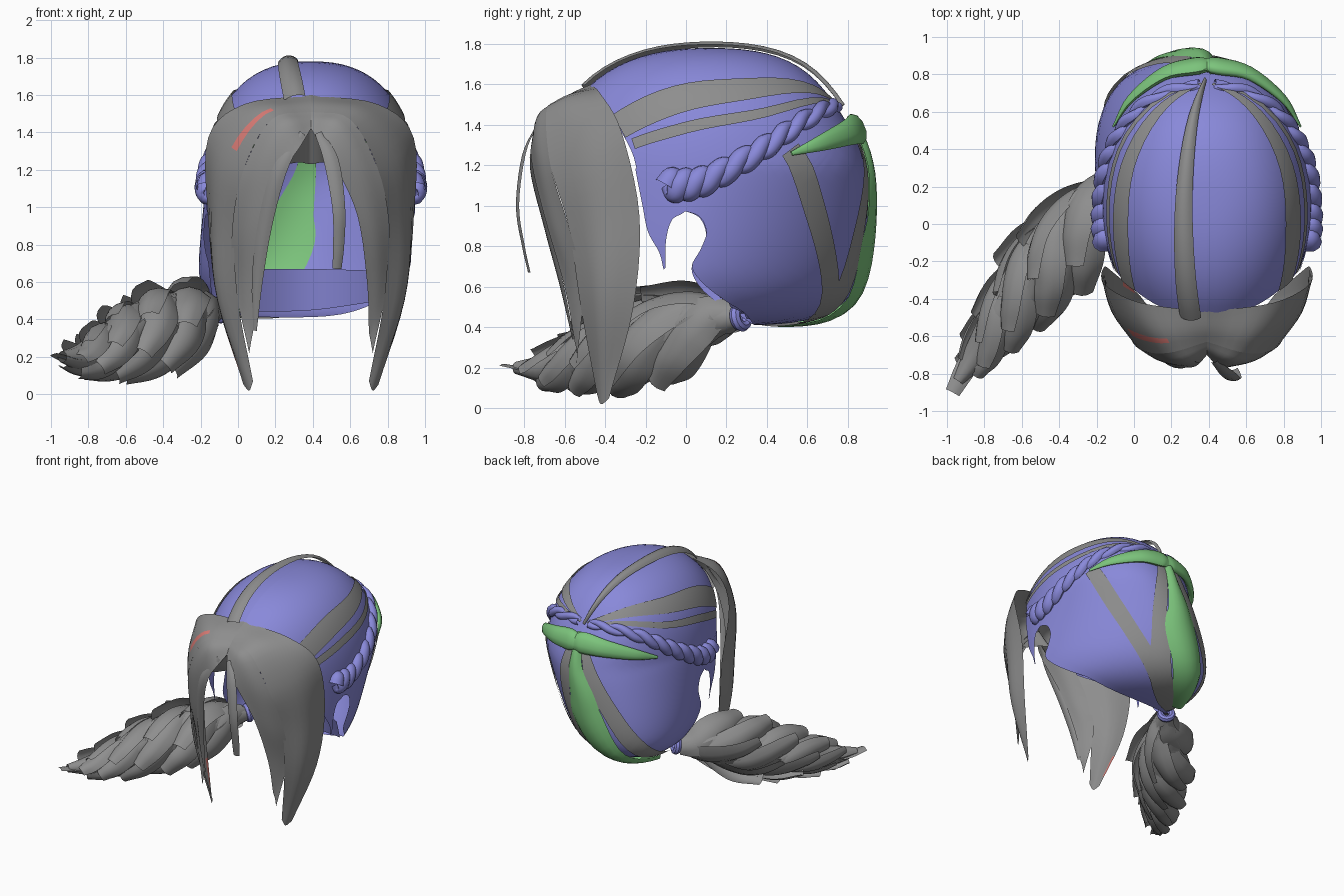
import bpy, math
from mathutils import Vector

if "Cube" in bpy.data.objects:
    bpy.data.objects.remove(bpy.data.objects["Cube"])

CENTER = Vector((.39, .12, 1.08))
KNOT = Vector((.39, .76, 1.48))


def material(name, rgb):
    m = bpy.data.materials.new(name)
    m.use_nodes = True
    m.diffuse_color = (*rgb, 1)
    m.node_tree.nodes["Principled BSDF"].inputs["Base Color"].default_value = (*rgb, 1)
    return m


BLUE = material("periwinkle hair", (.25, .25, .7))
GREY = material("grey hair", (.27, .27, .27))
GREEN = material("green hair", (.2, .55, .2))
PINK = material("pink streak", (.7, .2, .18))


def clamp(v):
    return max(0, min(1, v))


def mirror(points):
    return [(2 * CENTER.x - p[0], *p[1:]) for p in points]


def spline(points, steps=5):
    """Smooth path through points; a fourth value carries the half width."""
    p = [Vector(q) for q in points]
    p = [2 * p[0] - p[1]] + p + [2 * p[-1] - p[-2]]
    out = []
    for a, b, c, d in zip(p, p[1:], p[2:], p[3:]):
        for i in range(steps):
            t = i / steps
            out.append(b + (c - a) * (t / 2) + (2 * a - 5 * b + 4 * c - d) * (t * t / 2)
                       + (3 * b - a - 3 * c + d) * (t ** 3 / 2))
    return out + [p[-2]]


def grid(name, rows, mats, ref, rule=None):
    """Quad sheet through rows of points, facing away from ref."""
    n = len(rows[0])
    faces = [(i * n + j, i * n + j + 1, i * n + n + j + 1, i * n + n + j)
             for i in range(len(rows) - 1) for j in range(n - 1)]
    me = bpy.data.meshes.new(name)
    me.from_pydata([p for r in rows for p in r], [], faces)
    for m in mats:
        me.materials.append(m)
    if rule:
        for f in me.polygons:
            f.material_index = rule(f.index // (n - 1), f.index % (n - 1))
    if sum(f.normal.dot(f.center - ref) * f.area for f in me.polygons) < 0:
        me.flip_normals()
    me.shade_smooth()
    bpy.context.collection.objects.link(bpy.data.objects.new(name, me))


# Skull surface: rounded shape whose lower back sweeps toward the tie
def sweep(p):
    return Vector((-.3 * clamp((1.2 - p.z) / .8) * clamp(p.y / .8), 0, 0))


def direction(p):
    return (p - sweep(p) - CENTER).normalized()


KNOT_DIR = direction(KNOT)


def skull(d, off=0):
    k = 2.4 + 1.6 * clamp(-d.z / .6)
    height = .7 if d.z > 0 else .67
    r = (math.hypot(d.x / .56, d.y / .78) ** k + abs(d.z / height) ** k) ** (-1 / k)
    r *= 1 - .06 * math.exp(-(d.angle(KNOT_DIR) / .35) ** 2)
    p = CENTER + d * (r + off)
    return p + sweep(p)


def frames(points, ref):
    path = spline(points)
    for i, q in enumerate(path):
        p = q.to_3d()
        t = (path[min(i + 1, len(path) - 1)] - path[max(i - 1, 0)]).to_3d().normalized()
        side = t.cross(p - ref).normalized()
        yield p, side, side.cross(t).normalized(), q[3]


def lock(name, points, mat, ref=CENTER, curl=.3):
    """Free hanging strand with a curved cross-section."""
    rows = [[p + s * w * j / 2 - n * curl * w * j * j / 4 for j in range(-2, 3)]
            for p, s, n, w in frames(points, ref)]
    grid(name, rows, [mat], ref)


def ribbon(name, points, mat, off=.01, bulge=0):
    """Strand lying on the skull."""
    rows = [[skull(direction(p + s * w * j / 3), off + bulge * (1 - j * j / 9))
             for j in range(-3, 4)] for p, s, n, w in frames(points, CENTER)]
    grid(name, rows, [mat], CENTER)


def tube(name, points, mat, flat=1, ref=CENTER):
    rows = []
    for p, s, n, w in frames(points, ref):
        angles = [2 * math.pi * j / 10 for j in range(11)]
        rows.append([p + s * w * math.cos(a) + n * w * flat * math.sin(a) for a in angles])
    mid = sum((p for r in rows for p in r[:10]), Vector()) / (10 * len(rows))
    grid(name, rows, [mat], mid)


def sheet(name, curves, mats, rule=None):
    across = [spline(c) for c in curves]
    grid(name, [spline(r, 4) for r in zip(*across)], mats, CENTER, rule)


# Scalp: fan of strands from the knot to the hairline, ears and nape
half = [(.39, -.5, 1.6), (.6, -.5, 1.57), (.8, -.42, 1.48), (.92, -.32, 1.3),
        (.95, -.28, 1.15), (.95, -.24, 1.04), (.95, -.1, .98), (.95, 0, .97),
        (.95, .07, .94), (.95, .1, .86), (.93, .07, .78), (.92, .03, .7), (.88, .09, .62)]
nape = [(.8, .2, .53), (.68, .3, .45), (.4, .33, .43), (.1, .33, .42), (-.1, .27, .44)]
edge = [direction(p) for p in spline(half + nape + mirror(half)[::-1], 4)]
grid("scalp", [[skull(KNOT_DIR.slerp(d, i / 24)) for d in edge] for i in range(25)],
     [BLUE], CENTER)
grid("nape_band", [spline([(.76, .22, .5), (.4, .33, .45), (.05, .3, .44)]),
                   spline([(.78, .15, .66), (.4, .3, .67), (.05, .2, .67)])], [BLUE],
     Vector((.4, 1, .6)))

# Paired side parts
sideburn_front = [(.95, -.3, 1.2), (.95, -.25, 1), (.94, -.21, .86), (.93, -.14, .76), (.93, -.12, .67)]
sideburn_back = [(.95, .02, 1.1), (.95, 0, .98), (.94, -.07, .93), (.93, -.1, .83), (.93, -.11, .68)]
upper_stripe = [(.86, -.38, 1.43, .08), (.87, -.05, 1.54, .08), (.8, .3, 1.56, .06),
                (.6, .6, 1.54, .03), (.42, .74, 1.49, .01)]
lower_stripe = [(.92, -.3, 1.33, .03), (.94, 0, 1.4, .03), (.87, .4, 1.47, .025), (.5, .71, 1.49, .01)]
bow = [(.84, .48, 1.24, .01), (.76, .62, 1.29, .04), (.6, .75, 1.34, .065), (.45, .82, 1.37, .08),
       (.38, .83, 1.36, .06)]
bow = [(*skull(direction(Vector(p[:3])), .03), p[3]) for p in bow]
braid_line = [(.95, -.08, 1.1), (.95, .1, 1.12), (.9, .35, 1.25), (.75, .56, 1.39), (.43, .74, 1.48)]


def twist(turn):
    """One strand of a braid winding round the braid line."""
    path = spline(braid_line, 7)
    out = []
    for i, p in enumerate(path):
        fade = 1 - .6 * i / len(path)
        a = i * 1.1 + turn
        q = skull(direction(p + Vector((0, -.02, .045 * fade * math.sin(a)))),
                  .015 * fade * math.cos(a))
        out.append((*q, fade * (.05 + .012 * math.cos(a))))
    return out


for tag, flip in (("left", list), ("right", mirror)):
    front, rear = (spline(flip(c)) for c in (sideburn_front, sideburn_back))
    grid("sideburn_" + tag, [[skull(direction(a.lerp(b, j / 4)), .004) for j in range(5)]
                             for a, b in zip(front, rear)], [BLUE], CENTER)
    ribbon("upper_stripe_" + tag, flip(upper_stripe), GREY)
    ribbon("lower_stripe_" + tag, flip(lower_stripe), GREY)
    tube("bow_" + tag, flip(bow), GREEN, .5)
    for k in range(2):
        tube(f"braid_{tag}_{k}", flip(twist(k * math.pi)), BLUE)

# Strands on the back of the head, gathered at the tie
ribbon("back_stripe_left", [(.85, .5, 1.27, .05), (.78, .65, 1, .06), (.6, .74, .7, .06),
                            (.3, .65, .44, .05)], GREY)
ribbon("back_stripe_right", [(.36, .78, 1.4, .015), (.23, .83, 1.12, .05), (.06, .86, .86, .06),
                             (-.08, .7, .6, .06), (-.12, .4, .46, .03)], GREY, .014)
crescent = [(.38, .76, 1.42, .03), (.365, .84, 1.2, .05), (.3, .9, .97, .11), (.26, .9, .78, .15),
            (.1, .75, .5, .11), (-.06, .45, .43, .04)]
ribbon("back_crescent", crescent, GREEN, .016, .03)
ribbon("crescent_lining", crescent, GREEN, -.008)
ribbon("crescent_border", [(.42, .76, 1.4, .02), (.46, .85, 1.1, .05), (.45, .88, .75, .06),
                           (.3, .72, .44, .08), (.1, .5, .42, .07), (-.06, .36, .43, .03)], GREY, .012)
ribbon("crown_ridge", [(.3, -.52, 1.6, .06), (.27, -.2, 1.75, .055), (.27, .15, 1.78, .045),
                       (.31, .5, 1.7, .03), (.38, .75, 1.48, .01)], GREY, .02, .02)

# Fringe: curtain strands falling from the centre parting
inner = [[(.39, -.7, 1.42), (.45, -.76, 1.32), (.53, -.76, 1.2), (.64, -.7, .95), (.69, -.6, .6), (.7, -.55, .33)],
         [(.39, -.67, 1.47), (.53, -.74, 1.43), (.65, -.73, 1.22), (.73, -.65, .9), (.75, -.56, .6), (.71, -.54, .28)],
         [(.39, -.63, 1.51), (.6, -.69, 1.47), (.75, -.67, 1.2), (.81, -.58, .9), (.8, -.51, .6), (.72, -.54, .22)]]
outer = [[(.39, -.63, 1.51), (.6, -.69, 1.47), (.75, -.67, 1.2), (.8, -.58, .9), (.78, -.52, .5), (.7, -.44, .07)],
         [(.39, -.56, 1.56), (.67, -.58, 1.52), (.87, -.5, 1.28), (.91, -.43, .9), (.88, -.42, .5), (.72, -.42, .02)],
         [(.39, -.47, 1.6), (.75, -.42, 1.55), (.94, -.32, 1.37), (.94, -.23, .95), (.89, -.26, .5), (.75, -.38, .05)]]


def streak(i, j):
    """Painted streak near the parting and at the very tip."""
    return int((j == 2 and 4 <= i <= 8) or (j == 7 and i in (22, 23)))


for tag, flip, rule in (("left", list, None), ("right", mirror, streak)):
    sheet("fringe_inner_" + tag, [flip(c) for c in inner], [GREY])
    sheet("fringe_outer_" + tag, [flip(c) for c in outer], [GREY, PINK], rule)
grid("parting_fold", [spline([(.25, -.73, 1.26), (.33, -.73, 1.36), (.39, -.68, 1.43), (.45, -.73, 1.36),
                              (.53, -.73, 1.26)]),
                      spline([(.26, -.66, 1.23), (.33, -.6, 1.24), (.39, -.55, 1.23), (.45, -.6, 1.24),
                              (.52, -.66, 1.23)])], [GREY], CENTER)
lock("loose_strand_left", [(.43, -.74, 1.4, .02), (.5, -.81, 1.25, .04), (.54, -.84, 1, .035),
                           (.54, -.81, .8, .03), (.53, -.78, .67, .025)], GREY)
lock("loose_strand_right", [(.34, -.74, 1.4, .02), (.22, -.77, 1.2, .04), (.14, -.7, .9, .04),
                            (.1, -.62, .6, .03), (.09, -.56, .34, .01)], GREY)

# Ponytail: tapering core wrapped in spiralling blunt strands
core = [(-.1, .27, .45, .05), (-.25, .08, .43, .13), (-.45, -.2, .34, .18), (-.65, -.45, .26, .14),
        (-.82, -.67, .2, .08), (-.94, -.84, .2, .03)]
tube("ponytail_core", core, GREY, ref=Vector((-.5, -.2, -5)))
path = spline(core, 20)
axis = Vector((-.58, -.76, -.18)).normalized()
across = axis.cross(Vector((0, 0, 1))).normalized()
over = across.cross(axis)
widths = (.05, .09, .11, .11, .09, .06)
COUNT = 26
for i in range(COUNT):
    strand = []
    for k, w in enumerate(widths):
        c = path[int(100 * (.62 * i / COUNT + .07 * k))]
        a = i * 2.4 + .4 * k
        radius = c.w * (.95 + .07 * k) + .004 * k
        p = c.to_3d() + (across * math.cos(a) + over * math.sin(a)) * radius
        strand.append((*p, w * (1.1 - .5 * i / COUNT)))
        if k == 2:
            ref = c.to_3d()
    lock(f"ponytail_strand_{i}", strand, GREY, ref, .5)
lock("ponytail_tip", [(-.75, -.58, .24, .06), (-.88, -.74, .2, .06), (-.97, -.9, .22, .04)],
     GREY, Vector((-.8, -.7, -1)))

# Hair tie
bpy.ops.mesh.primitive_torus_add(major_radius=.045, minor_radius=.028, major_segments=16,
                                 minor_segments=8, location=(-.1, .27, .45),
                                 rotation=axis.to_track_quat('Z', 'Y').to_euler())
tie = bpy.context.object
tie.name = "hair_tie"
tie.data.materials.append(BLUE)
bpy.ops.object.shade_smooth_by_angle()
